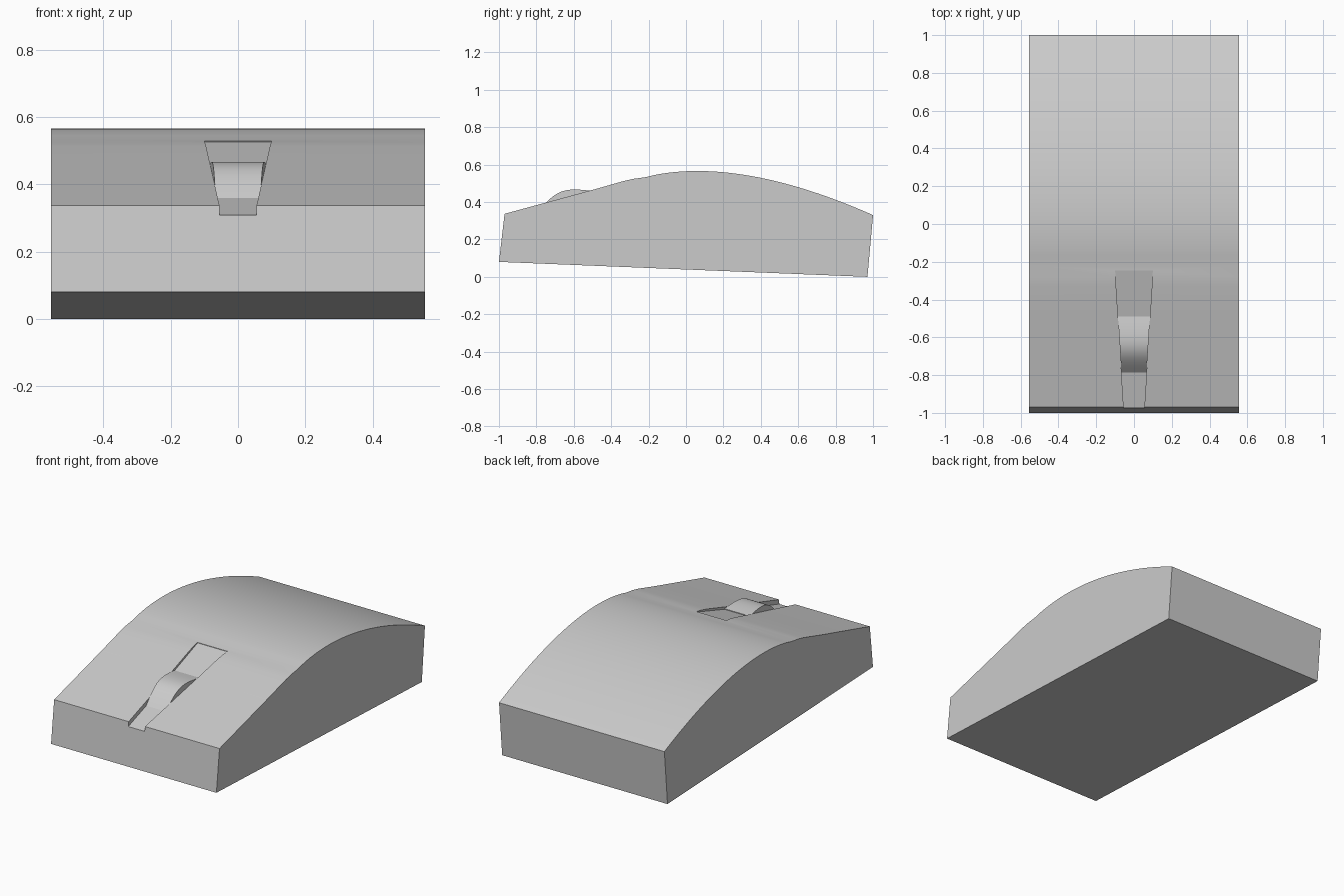
import bpy, bmesh
from mathutils import Vector
from mathutils.geometry import interpolate_bezier

if "Cube" in bpy.data.objects:
    bpy.data.objects.remove(bpy.data.objects["Cube"])


def curve(pts, n):
    # Sample a cubic curve given as four (y, z) points
    return [(p.x, p.y) for p in interpolate_bezier(*[Vector((a, b, 0)) for a, b in pts], n)]


def prism(name, profile, half):
    # Extrude a (y, z) profile across x; half(y) gives the half width
    bm = bmesh.new()
    left = [bm.verts.new((-half(y), y, z)) for y, z in profile]
    right = [bm.verts.new((half(y), y, z)) for y, z in profile]
    bm.faces.new(left)
    bm.faces.new(right[::-1])
    n = len(profile)
    for i in range(n):
        j = (i + 1) % n
        bm.faces.new((left[i], right[i], right[j], left[j]))
    bmesh.ops.recalc_face_normals(bm, faces=bm.faces)
    me = bpy.data.meshes.new(name)
    bm.to_mesh(me)
    bm.free()
    ob = bpy.data.objects.new(name, me)
    bpy.context.collection.objects.link(ob)
    return ob


def smooth(ob):
    bpy.ops.object.select_all(action='DESELECT')
    ob.select_set(True)
    bpy.context.view_layer.objects.active = ob
    bpy.ops.object.shade_smooth_by_angle(angle=0.5)


def taper(y):
    return 0.055 + (y + 0.97) * 0.062


# Body: side profile with arched top
top = curve([(-0.166, 0.545), (0.15, 0.607), (0.55, 0.53), (1.0, 0.33)], 28)
body = prism("body", [(0.97, 0.0), (-1.0, 0.08), (-0.97, 0.337), (-0.51, 0.462),
                      (-0.33, 0.513), (-0.28, 0.524), (-0.22, 0.532)] + top,
             lambda y: 0.555)

# Tapered groove cut into the front of the top
cutter = prism("groove_cutter", [(-1.1, 0.274), (-0.785, 0.36), (-0.49, 0.453),
                                 (-0.245, 0.526), (-0.245, 0.8), (-1.1, 0.8)], taper)
cutter.hide_render = True
cutter.hide_viewport = True
mod = body.modifiers.new("groove", 'BOOLEAN')
mod.operation = 'DIFFERENCE'
mod.solver = 'EXACT'
mod.object = cutter
smooth(body)
bpy.ops.object.modifier_apply(modifier=mod.name)
bpy.data.objects.remove(cutter)

# Wheel bulge sitting in the groove
bulge = curve([(-0.785, 0.36), (-0.69, 0.46), (-0.66, 0.483), (-0.49, 0.457)], 16)
wheel = prism("scroll_wheel", bulge + [(-0.49, 0.44), (-0.785, 0.35)], taper)
smooth(wheel)
